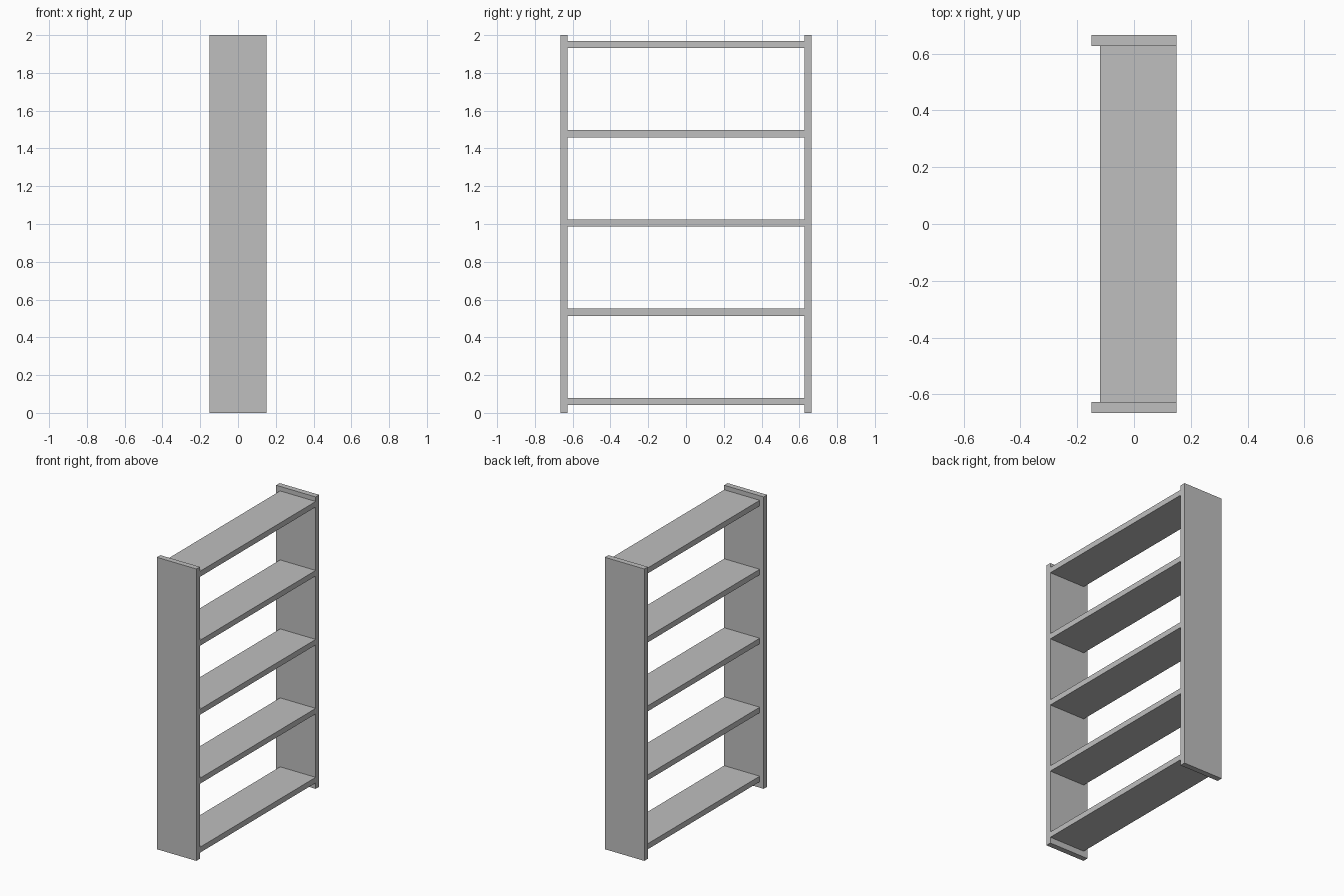
import bpy

cube = bpy.data.objects.get("Cube")
if cube:
    bpy.data.objects.remove(cube, do_unlink=True)

# Single flat grey
GREY = (0.52, 0.52, 0.52, 1.0)
grey = bpy.data.materials.new("plain_grey")
grey.use_nodes = True
grey.diffuse_color = GREY
grey.node_tree.nodes["Principled BSDF"].inputs["Base Color"].default_value = GREY


def board(name, low, high):
    """Axis-aligned board between two opposite corners."""
    bpy.ops.mesh.primitive_cube_add(size=1)
    obj = bpy.context.object
    obj.name = name
    center = [(a + b) / 2 for a, b in zip(low, high)]
    size = [b - a for a, b in zip(low, high)]
    for v in obj.data.vertices:
        v.co = [c + s * k for c, s, k in zip(center, size, v.co)]
    obj.data.materials.append(grey)
    return obj


HALF_DEPTH = 0.15
HALF_WIDTH = 0.665
THICK = 0.038
HEIGHT = 2.0
INNER = HALF_WIDTH - THICK

# Upright end panels
board("front_side_panel", (-HALF_DEPTH, -HALF_WIDTH, 0), (HALF_DEPTH, -INNER, HEIGHT))
board("back_side_panel", (-HALF_DEPTH, INNER, 0), (HALF_DEPTH, HALF_WIDTH, HEIGHT))

# Evenly spaced shelves, flush on +x and set back on -x
SHELF_BACK = -0.12
FIRST, STEP = 0.041, 0.4725
for i in range(5):
    z = FIRST + i * STEP
    board(f"shelf_{i + 1}", (SHELF_BACK, -INNER, z), (HALF_DEPTH, INNER, z + THICK))
